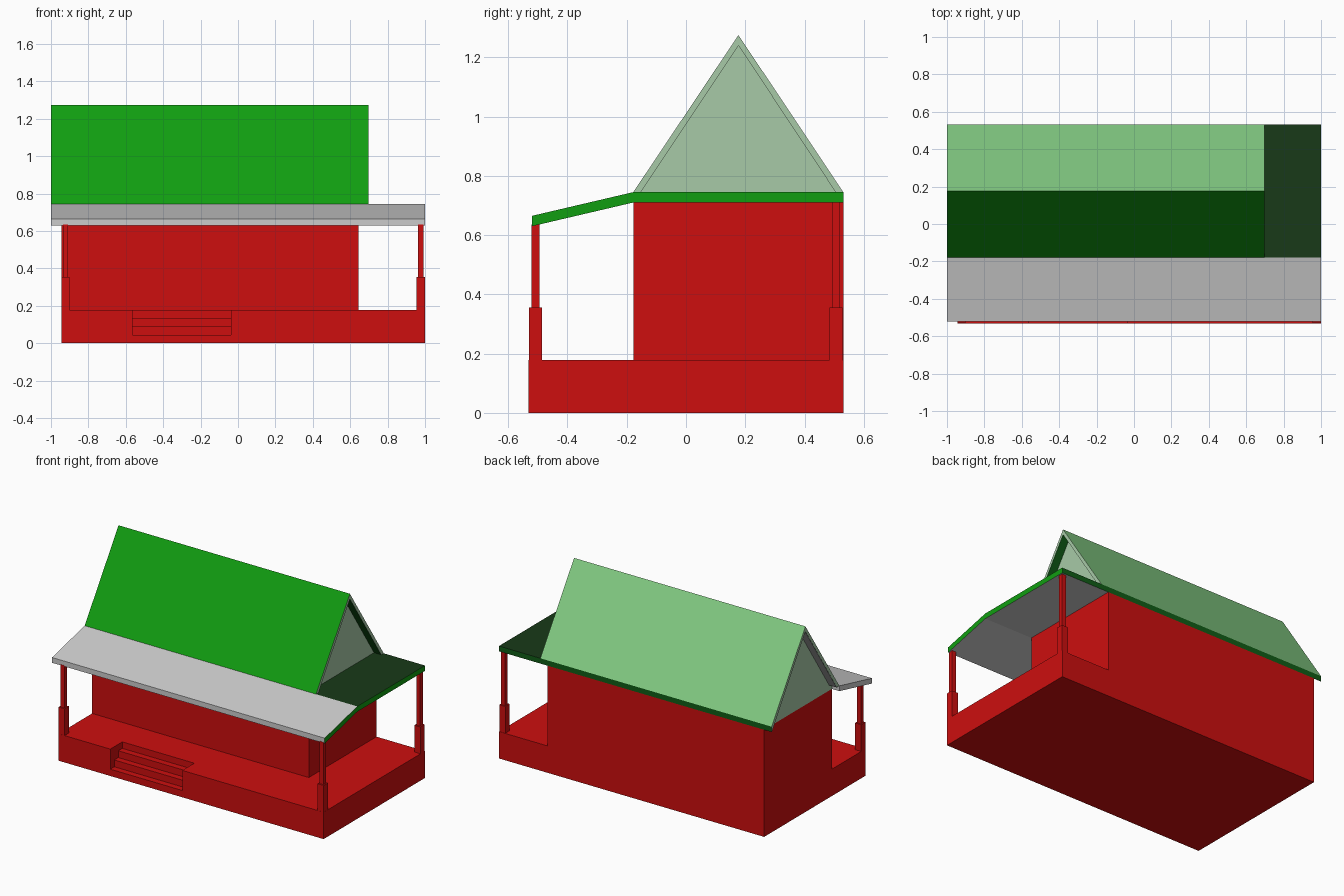
import bpy, bmesh

if "Cube" in bpy.data.objects:
    bpy.data.objects.remove(bpy.data.objects["Cube"])


def material(name, rgb):
    m = bpy.data.materials.new(name)
    m.diffuse_color = (*rgb, 1)
    m.use_nodes = True
    m.node_tree.nodes["Principled BSDF"].inputs["Base Color"].default_value = m.diffuse_color
    return m


RED = material("red", (0.61, 0.0045, 0.0045))
GREEN = material("green", (0.0055, 0.34, 0.0055))
EAVE = material("eave_green", (0.005, 0.11, 0.008))
PALE = material("pale_green", (0.23, 0.61, 0.23))
SAGE = material("sage", (0.39, 0.59, 0.39))
DARK = material("dark_green", (0.009, 0.042, 0.009))


def prism(name, profile, x0, x1, sides=None, left=None, right=None):
    """Extrude a (y, z) profile along x, with one material per profile edge."""
    n = len(profile)
    sides = sides if isinstance(sides, list) else [sides] * n
    me = bpy.data.meshes.new(name)
    slots = []

    def slot(m):
        if m not in slots:
            slots.append(m)
            me.materials.append(m)
        return slots.index(m)

    bm = bmesh.new()
    a = [bm.verts.new((x0, y, z)) for y, z in profile]
    b = [bm.verts.new((x1, y, z)) for y, z in profile]
    bm.faces.new(a[::-1]).material_index = slot(left)
    bm.faces.new(b).material_index = slot(right)
    for i in range(n):
        j = (i + 1) % n
        bm.faces.new((a[i], a[j], b[j], b[i])).material_index = slot(sides[i])
    bmesh.ops.recalc_face_normals(bm, faces=bm.faces[:])
    bm.to_mesh(me)
    bm.free()
    ob = bpy.data.objects.new(name, me)
    bpy.context.collection.objects.link(ob)
    return ob


def box(name, x0, x1, y0, y1, z0, z1):
    return prism(name, [(y0, z0), (y1, z0), (y1, z1), (y0, z1)], x0, x1, RED, RED, RED)


# Raised deck with a stair recess cut into its front
DECK, HALF, WALL = 0.178, 0.531, -0.945
base = box("deck", WALL, 1, -HALF, HALF, 0, DECK)
steps = [(-0.6, 0.2), (-0.6, 0.045)]
for i in range(3):
    y = -HALF + 0.042 * (i + 1)
    steps += [(y, 0.045 * (i + 1)), (y, 0.045 * (i + 2) if i < 2 else 0.2)]
cutter = prism("stair_cutter", steps, -0.565, -0.037, RED, RED, RED)
cutter.hide_render = True
cutter.hide_viewport = True
mod = base.modifiers.new("stairs", "BOOLEAN")
mod.operation = "DIFFERENCE"
mod.solver = "EXACT"
mod.object = cutter

# House body
box("house_walls", WALL, 0.644, -0.178, HALF, DECK, 0.71)

# Porch posts: thick pier with a slim post on top
for name, x, y, top in (("front_left", -0.9225, -0.508, 0.636),
                        ("front_right", 0.977, -0.508, 0.636),
                        ("back_right", 0.977, 0.506, 0.71)):
    w, t = 0.0225, 0.014
    box(name + "_pier", x - w, x + w, y - w, y + w, DECK, 0.355)
    box(name + "_post", x - t, x + t, y - t, y + t, 0.355, top)

# Sloping porch roof along the front
prism("porch_roof", [(-0.52, 0.63), (-0.178, 0.71), (-0.178, 0.745), (-0.52, 0.665)],
      -1, 1, None, None, GREEN)

# Flat ceiling slab under the gable and over the side porch
prism("ceiling_slab", [(-0.178, 0.71), (HALF, 0.71), (HALF, 0.745), (-0.178, 0.745)],
      WALL, 1, [None, EAVE, DARK, None], SAGE, GREEN)

# Steep gable roof shell, open at both ends
prism("gable_roof",
      [(-0.178, 0.745), (-0.152, 0.745), (0.177, 1.24),
       (0.505, 0.745), (HALF, 0.745), (0.177, 1.275)],
      -1, 0.697, [GREEN, EAVE, EAVE, PALE, PALE, GREEN], SAGE, SAGE)

# Back eave continuing past the slab at the left overhang
prism("left_eave", [(0.505, 0.745), (0.528, 0.71), (HALF, 0.71), (HALF, 0.745)],
      -1, WALL, [None, None, EAVE, None], SAGE, None)

# Recessed gable walls closing the roof
prism("gable_walls", [(-0.154, 0.745), (0.507, 0.745), (0.177, 1.243)],
      WALL, 0.644, SAGE, SAGE, SAGE)

# Grey lining inside the left end of the front slope
prism("left_lining", [(-0.152, 0.745), (0.177, 1.24), (0.177, 1.237), (-0.15, 0.745)],
      -0.999, WALL)
